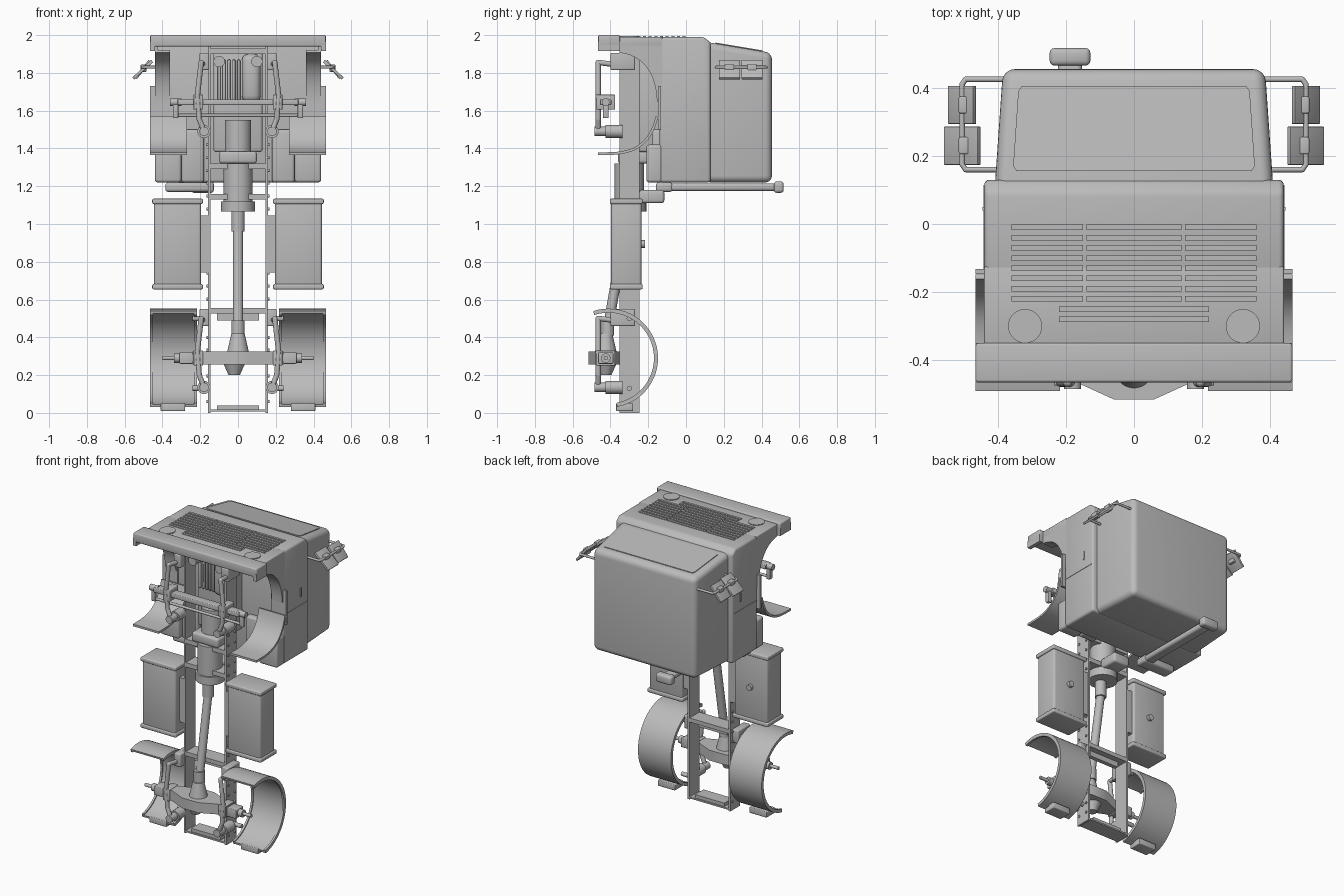
import bpy, bmesh, math
from mathutils import Vector

if "Cube" in bpy.data.objects:
    bpy.data.objects.remove(bpy.data.objects["Cube"])

grey = bpy.data.materials.new("plain grey")
grey.use_nodes = True
grey.diffuse_color = (0.5, 0.5, 0.5, 1)
grey.node_tree.nodes["Principled BSDF"].inputs["Base Color"].default_value = grey.diffuse_color

# Main lines of the vehicle: y is its height, z its length
CAB_HALF, WIDE_HALF = 0.44, 0.465
CAB_REAR, CAB_FRONT, NOSE = 1.22, 1.99, 2.0
FLOOR, SHOULDER, ROOF = -0.14, 0.13, 0.455
RAIL_X, RAIL_Y, RAIL_HALF = 0.153, -0.3, 0.053
AXLE_Y, REAR_AXLE, FRONT_AXLE = -0.425, 0.29, 1.645
SPRING_X, LEVER_Y = 0.18, -0.465
SHEET, FINE, SOFT, ROUND = 0.014, 0.005, 0.015, 0.035


def finish(name, bm, bevel=0, segments=3):
    bmesh.ops.recalc_face_normals(bm, faces=bm.faces)
    if bevel:
        edges = [edge for edge in bm.edges if edge.calc_face_angle(0) > 0.4]
        bmesh.ops.bevel(bm, geom=edges, offset=bevel, segments=segments, profile=0.5,
                        affect='EDGES', clamp_overlap=True)
    for face in bm.faces:
        face.smooth = True
    for edge in bm.edges:
        edge.smooth = edge.calc_face_angle(0) < 0.6
    mesh = bpy.data.meshes.new(name)
    bm.to_mesh(mesh)
    bm.free()
    mesh.materials.append(grey)
    bpy.context.collection.objects.link(bpy.data.objects.new(name, mesh))


def prism(name, points, push, bevel=0):
    """Closed polygon pushed along a vector."""
    bm = bmesh.new()
    face = bm.faces.new([bm.verts.new(point) for point in points])
    extruded = bmesh.ops.extrude_face_region(bm, geom=[face])["geom"]
    moved = [item for item in extruded if isinstance(item, bmesh.types.BMVert)]
    bmesh.ops.translate(bm, vec=Vector(push), verts=moved)
    finish(name, bm, bevel)


def box(name, x, y, z, bevel=0):
    corners = [(x[0], y[0], z[0]), (x[1], y[0], z[0]), (x[1], y[1], z[0]), (x[0], y[1], z[0])]
    prism(name, corners, (0, 0, z[1] - z[0]), bevel)


def profile(name, x, outline, bevel=0):
    """Side outline in y and z pushed across x."""
    prism(name, [(x[0], y, z) for y, z in outline], (x[1] - x[0], 0, 0), bevel)


def around(centre, half):
    return (centre - half, centre + half)


def arc(y, z, radius_y, radius_z, start, end, power=1.0):
    """Points on an ellipse, squarer when the power is below one."""
    points = []
    for step in range(31):
        angle = math.radians(start + (end - start) * step / 30)
        cosine = math.cos(angle)
        points.append((y + radius_y * math.copysign(abs(cosine) ** power, cosine),
                       z + radius_z * math.sin(angle)))
    return points


def strip(name, x, path, thickness=SHEET):
    """Bent sheet that follows a path in y and z."""
    path = [Vector(point) for point in path]
    inner = []
    for i, point in enumerate(path):
        along = (path[min(i + 1, len(path) - 1)] - path[max(i - 1, 0)]).normalized()
        inner.append(point + Vector((-along.y, along.x)) * thickness)
    profile(name, x, path + inner[::-1])


def rod(name, points, radius, end_radius=None, sides=16):
    """Round bar through a list of points."""
    bm = bmesh.new()
    points = [Vector(point) for point in points]
    for a, b in zip(points, points[1:]):
        matrix = Vector((0, 0, 1)).rotation_difference(b - a).to_matrix().to_4x4()
        matrix.translation = (a + b) / 2
        bmesh.ops.create_cone(bm, cap_ends=True, segments=sides, radius1=radius,
                              radius2=end_radius or radius, depth=(b - a).length, matrix=matrix)
    for point in points[1:-1]:
        ball = bmesh.ops.create_uvsphere(bm, u_segments=sides, v_segments=8, radius=radius)
        bmesh.ops.translate(bm, vec=point, verts=ball["verts"])
    finish(name, bm)


def bar_x(name, x, y, z, radius):
    rod(name, [(x[0], y, z), (x[1], y, z)], radius)


def bar_y(name, x, y, z, radius):
    rod(name, [(x, y[0], z), (x, y[1], z)], radius)


def bar_z(name, x, y, z, radius, end_radius=None):
    rod(name, [(x, y, z[0]), (x, y, z[1])], radius, end_radius, sides=28)


def screen_z(y):
    return 1.96 - (y - SHOULDER) / 6


# Cab: lower body, front wall, tapered upper body, windscreen
full_width = around(0, CAB_HALF)
profile("cab_lower", full_width,
        [(FLOOR, CAB_REAR), (SHOULDER, CAB_REAR), (SHOULDER, screen_z(SHOULDER)),
         (SHOULDER - ROUND, CAB_FRONT), (FLOOR, CAB_FRONT)], SOFT)
box("cab_front_wall", full_width, (-0.36, FLOOR + SOFT), (CAB_FRONT - 0.05, CAB_FRONT), FINE)

bm = bmesh.new()
for y, half in ((SHOULDER - ROUND, 0.41), (ROOF, 0.385)):
    for x in (-half, half):
        for z in (CAB_REAR, screen_z(y)):
            bm.verts.new((x, y, z))
bmesh.ops.convex_hull(bm, input=bm.verts)
bmesh.ops.dissolve_limit(bm, angle_limit=0.01, verts=bm.verts, edges=bm.edges)
finish("cab_upper", bm, ROUND, segments=5)

low, high = SHOULDER + 0.025, ROOF - 0.05
right_half = [(0.345, low), (0.355, low + SOFT), (0.34, high - SOFT), (0.33, high)]
glass = right_half + [(-x, y) for x, y in reversed(right_half)]
prism("windscreen", [(x, y, screen_z(y)) for x, y in glass], (0, 0, FINE))

# Grille and bumper
slat_depth = (CAB_FRONT, CAB_FRONT + FINE)
for row in range(10):
    height = around(-0.01 - 0.03 * row, 0.008)
    if row < 8:
        for column in (-1, 0, 1):
            half = 0.105 if column else 0.14
            box("grille_slat", around(column * 0.255, half), height, slat_depth)
    else:
        box("lower_slat", around(0, 0.22), height, slat_depth)
bumper_height = (LEVER_Y, -0.35)
box("bumper", around(0, WIDE_HALF), bumper_height, (NOSE - 0.06, NOSE), SOFT / 2)

front_arch = arc(LEVER_Y, FRONT_AXLE, LEVER_Y * -1 + FLOOR, 0.28, -90, 80, power=0.6)
upper_arch = [point for point in front_arch if point[1] > FRONT_AXLE]
rear_arch = arc(-0.41, REAR_AXLE, 0.262, 0.262, -80, 108)


def build_side(side):
    def across(inner, outer):
        return (side * inner, side * outer)

    def beside(x, half):
        return around(side * x, half)

    # Headlamp, wheel arch and lower cab
    bar_z("headlamp", side * 0.32, RAIL_Y, slat_depth, 0.05)
    box("bumper_end", across(CAB_HALF, WIDE_HALF), bumper_height, around(NOSE - 0.06, 0.025))
    profile("arch_side", across(CAB_HALF - SHEET, CAB_HALF), upper_arch +
            [(upper_arch[-1][0], CAB_FRONT - SOFT), (FLOOR + SOFT, CAB_FRONT - SOFT),
             (FLOOR + SOFT, FRONT_AXLE)])
    strip("arch_liner", across(0.36, CAB_HALF), upper_arch)
    strip("front_mudguard", across(0.27, WIDE_HALF), front_arch[:14])
    box("arch_edge", across(0.35, WIDE_HALF), around(FLOOR, SOFT / 2), (1.5, 1.73))
    box("rear_sill", across(0.3, CAB_HALF), (-0.21, FLOOR + SOFT), (CAB_REAR, 1.42), SOFT)
    box("floor_box", across(SPRING_X, 0.3), (-0.18, FLOOR + SOFT), (CAB_REAR, 1.5), SOFT)

    # Door seams and handle
    skin = across(CAB_HALF, CAB_HALF + FINE / 2)
    box("door_line", skin, (FLOOR, SHOULDER - SOFT), around(1.555, FINE / 2))
    box("door_handle", across(CAB_HALF, CAB_HALF + FINE), around(0.045, FINE), around(FRONT_AXLE, 0.03))

    # Mirrors on a bent bar
    bar = [(0.37, 0.425), (0.495, 0.425), (0.505, 0.41), (0.505, 0.175), (0.495, 0.16), (0.38, 0.16)]
    rod("mirror_bar", [(side * x, y, 1.83) for x, y in bar], 0.008)
    for y, half in ((0.23, 0.05), (0.35, 0.037)):
        tilted = [(0.5 - half, 1.855), (0.5 + half, 1.765),
                  (0.51 + half, 1.775), (0.51 - half, 1.87)]
        prism("mirror", [(side * x, y - 0.056, z) for x, z in tilted], (0, 0.112, 0), FINE / 2)
        box("mirror_clamp", beside(0.5, SOFT), around(y, 0.025), around(1.825, 0.02), FINE)

    # Frame rail with bolts
    box("frame_rail", beside(RAIL_X, SHEET / 2), around(RAIL_Y, RAIL_HALF), (0, CAB_FRONT - 0.05))
    for step in range(22):
        for y in around(RAIL_Y, ROUND):
            bar_x("rail_bolt", across(RAIL_X, RAIL_X + SHEET), y, 0.06 + 0.068 * step, 0.008)

    # Side tank
    tank_y, tank_z, tank_x = -0.316, 0.894, 0.32
    box("tank", beside(tank_x, 0.125), around(tank_y, 0.08), around(tank_z, 0.23), SOFT)
    for z in around(tank_z, 0.226):
        box("tank_rim", beside(tank_x, 0.134), around(tank_y, 0.087), around(z, SHEET), SOFT / 2)
    box("tank_bracket", across(RAIL_X, 0.2), around(RAIL_Y, 0.05), around(tank_z, 0.15))
    bar_y("tank_cap", side * tank_x, (tank_y, -0.216), tank_z, 0.02)

    # Rear mudguard
    strip("rear_mudguard", across(0.225, WIDE_HALF), rear_arch)
    for x in (0.225, WIDE_HALF - SHEET / 2):
        strip("mudguard_lip", beside(x, SHEET / 2), rear_arch, SHEET + SOFT / 2)
    box("tail_lamp", beside(0.345, 0.065), around(-0.325, 0.045), around(0.03, 0.02), FINE)
    for z in (0.13, 0.5):
        bar_x("mudguard_stay", across(RAIL_X, 0.24), RAIL_Y, z, SHEET)

    # Suspension, the same at both axles
    for end, axle in (("rear", REAR_AXLE), ("front", FRONT_AXLE)):
        low = axle - 0.155
        lever = [(SPRING_X, LEVER_Y, low), (0.205, LEVER_Y, axle - 0.09), (0.215, LEVER_Y, axle + ROUND),
                 (0.195, LEVER_Y, axle + 0.21), (SPRING_X, RAIL_Y, axle + 0.19)]
        rod(end + "_spring_arm", [(side * x, y, z) for x, y, z in lever], SHEET)
        bar_y(end + "_air_spring", side * SPRING_X, (AXLE_Y, AXLE_Y + 0.09), low, ROUND)
        bar_y(end + "_spring_foot", side * SPRING_X, (AXLE_Y - 0.06, AXLE_Y), low, 0.025)
        box(end + "_hanger", across(RAIL_X, 0.205), (-0.4, -0.27), around(axle + 0.215, 0.045), SOFT / 2)
        box(end + "_axle_clamp", beside(0.21, 0.025), around(AXLE_Y, 0.05), around(axle, 0.04), FINE)

    # Hubs and steering arm
    bar_x("rear_stub", across(0.2, 0.4), AXLE_Y, REAR_AXLE, 0.011)
    box("rear_knuckle", beside(0.275, ROUND), around(AXLE_Y, 0.04), around(REAR_AXLE, 0.03), FINE)
    bar_x("rear_hub", across(0.31, 0.34), AXLE_Y, REAR_AXLE, 0.025)
    bar_x("front_stub", across(0.3, 0.36), AXLE_Y, FRONT_AXLE, 0.02)
    box("steering_arm", beside(0.33, SHEET), around(AXLE_Y, SOFT), (1.56, FRONT_AXLE), FINE)
    bar_y("brake_pod", side * 0.1, around(RAIL_Y, 0.05), 1.86, 0.03)


for side in (-1, 1):
    build_side(side)

# Axles, the rear one swelling in the middle
half_under = [(0.06, -0.515), (0.17, LEVER_Y), (0.24, LEVER_Y)]
half_over = [(x, 2 * AXLE_Y - y) for x, y in reversed(half_under)]
bow = half_under + half_over
bow += [(-x, y) for x, y in reversed(bow)]
prism("rear_axle", [(x, y, REAR_AXLE - ROUND) for x, y in bow], (0, 0, 2 * ROUND))
bar_z("differential", -0.02, AXLE_Y, (0.2, REAR_AXLE), 0.03, 0.07)
bar_z("differential_nose", 0, AXLE_Y, (REAR_AXLE, 0.42), 0.065, ROUND)
box("front_axle", around(0, 0.32), around(AXLE_Y, 0.03), around(FRONT_AXLE, SOFT), FINE)
bar_x("tie_rod", around(0, 0.33), AXLE_Y, 1.575, 0.009)

# Cross members between the rails
between, rail_height = around(0, RAIL_X), around(RAIL_Y, RAIL_HALF)
for name, z, half in (("rear", 0.012, FINE), ("middle", 0.54, SHEET), ("gearbox", 1.145, SOFT),
                      ("clutch", 1.305, SOFT), ("front", 1.915, SOFT)):
    box(name + "_cross_member", between, rail_height, around(z, half))
box("rear_cross_lip", around(0, 0.11), around(RAIL_Y, 0.045), (SHEET, 0.04))
box("middle_cross_web", around(0, 0.11), around(RAIL_Y, SHEET), around(0.52, 0.03))

# Drive line from the rear axle to the engine
rod("drive_shaft", [(0, -0.41, 0.47), (0, -0.32, 0.98)], 0.027)
bar_z("rear_joint", 0, -0.415, (0.41, 0.49), ROUND)
bar_z("front_joint", 0, -0.32, (0.96, 1.07), ROUND)
bar_z("transfer_drum", 0, RAIL_Y, (1.065, 1.12), 0.09)
box("transfer_case", around(0, 0.06), (-0.25, -0.115), (1.11, 1.18), SOFT)
bar_z("gearbox", 0, RAIL_Y, (1.12, 1.32), 0.078)
box("clutch_housing", around(0, 0.1), (-0.36, -0.17), (1.32, 1.385), SOFT)
bar_z("engine_drum", 0, -0.27, (1.38, 1.55), 0.07)
box("engine_block", around(0, SHOULDER), (-0.25, FLOOR + SOFT), (1.38, 1.92), SOFT)
for step in range(5):
    box("cooling_fin", around(-0.1 + 0.026 * step, 0.008), (-0.275, -0.24), (1.65, 1.87), FINE)
box("oil_sump", around(0.07, 0.05), (-0.31, -0.24), (FRONT_AXLE, 1.9), ROUND)

# Intake stack behind the cab
stack_z = CAB_REAR - 0.025
box("intake_base", (-0.385, -0.15), around(-0.115, 0.045), around(stack_z, 0.025), SOFT)
box("intake_stack", around(-0.188, ROUND), (-0.1, 0.48), around(stack_z, 0.02), SOFT)
box("intake_cap", around(-0.188, 0.06), (0.465, 0.517), around(stack_z, 0.03), SOFT)
